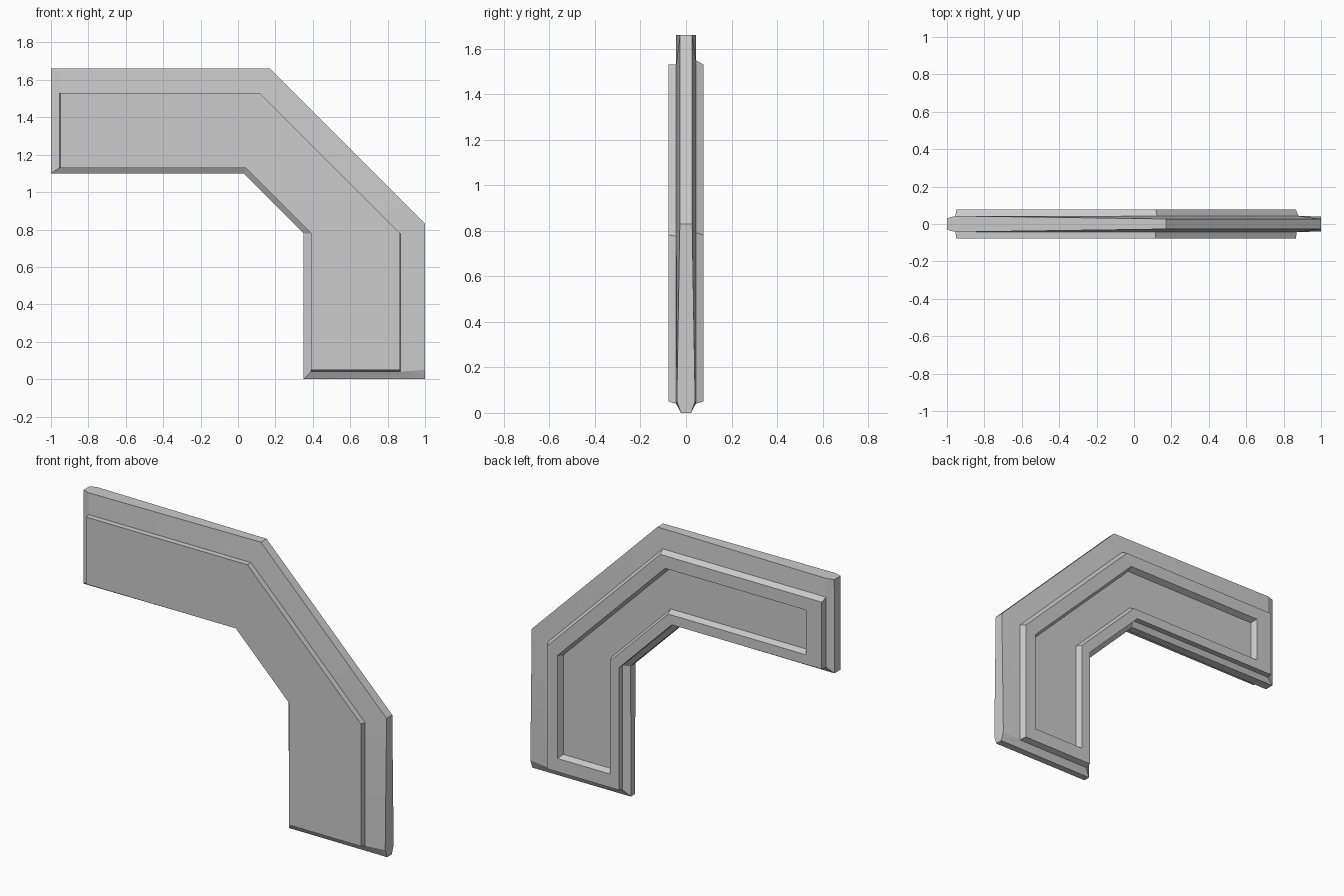
import bpy, bmesh, math
from mathutils import Vector

if "Cube" in bpy.data.objects:
    bpy.data.objects.remove(bpy.data.objects["Cube"])

# Elbow outline (x, z), clockwise from the inner left corner
OUTLINE = [Vector(p) for p in [(-1, 1.10), (-1, 1.66), (0.17, 1.66), (1, 0.83),
                               (1, 0), (0.35, 0), (0.35, 0.78), (0.03, 1.10)]]


def inset(dists):
    """Outline moved inward by one distance per edge; edge i runs from point i to i+1."""
    n = len(OUTLINE)
    edges = []
    for i in range(n):
        d = (OUTLINE[(i + 1) % n] - OUTLINE[i]).normalized()
        nrm = Vector((d.y, -d.x))
        edges.append((nrm, nrm.dot(OUTLINE[i]) + dists[i]))
    pts = []
    for i in range(n):
        (a, c), (b, e) = edges[i - 1], edges[i]
        det = a.x * b.y - a.y * b.x
        pts.append(Vector(((c * b.y - e * a.y) / det, (a.x * e - b.x * c) / det)))
    # the two free-end corners are doubled so the plate can taper there
    return [pts[0], pts[1], pts[1], pts[2], pts[3], pts[4], pts[4], pts[5], pts[6], pts[7]]


# edges: left end, top, outer diagonal, right, bottom end, inner right, inner diagonal, inner bottom
def margins(end_l, outer, right, end_b, inner):
    return [end_l, outer, outer, right, end_b, *inner]


rim = inset([0] * 8)
rim[2] = Vector((-0.955, 1.66))
rim[5] = Vector((1, 0.05))
rim_half = [0.028, 0.03, 0.043, 0.027, 0.027, 0.040, 0.022, 0.020, 0.022, 0.022]

INNER = (0.040, 0.028, 0.030)
panel = inset(margins(0.05, 0.13, 0.135, 0.05, INNER))
front_base = inset(margins(0.045, 0.13, 0.13, 0.04, INNER))
back_base = inset(margins(0.045, 0.112, 0.12, 0.04, INNER))
in2 = [d + 0.058 for d in INNER]
recess_rim = inset(margins(0.155, 0.205, 0.205, 0.13, in2))
recess_floor = inset(margins(0.17, 0.22, 0.22, 0.145, [d + 0.015 for d in in2]))


def flat(pts, y):
    return [(p.x, y, p.y) for p in pts]


# Front panel, plate rim, back panel and back recess as one closed skin
rings = [
    flat(panel, -0.077),
    flat(front_base, -0.043),
    [(p.x, -h, p.y) for p, h in zip(rim, rim_half)],
    [(p.x, h, p.y) for p, h in zip(rim, rim_half)],
    flat(back_base, 0.043),
    flat(panel, 0.077),
    flat(recess_rim, 0.077),
    flat(recess_floor, 0.042),
]

bm = bmesh.new()
loops = [[bm.verts.new(co) for co in ring] for ring in rings]
for a, b in zip(loops, loops[1:]):
    for i in range(len(a)):
        j = (i + 1) % len(a)
        bm.faces.new((a[i], a[j], b[j], b[i]))
bm.faces.new(loops[0])
bm.faces.new(loops[-1])
bmesh.ops.remove_doubles(bm, verts=bm.verts[:], dist=1e-5)
bmesh.ops.recalc_face_normals(bm, faces=bm.faces[:])

mesh = bpy.data.meshes.new("elbow_panel")
bm.to_mesh(mesh)
bm.free()
obj = bpy.data.objects.new("elbow_panel", mesh)
bpy.context.collection.objects.link(obj)
bpy.context.view_layer.objects.active = obj
obj.select_set(True)
bpy.ops.object.shade_smooth_by_angle(angle=math.radians(15))
